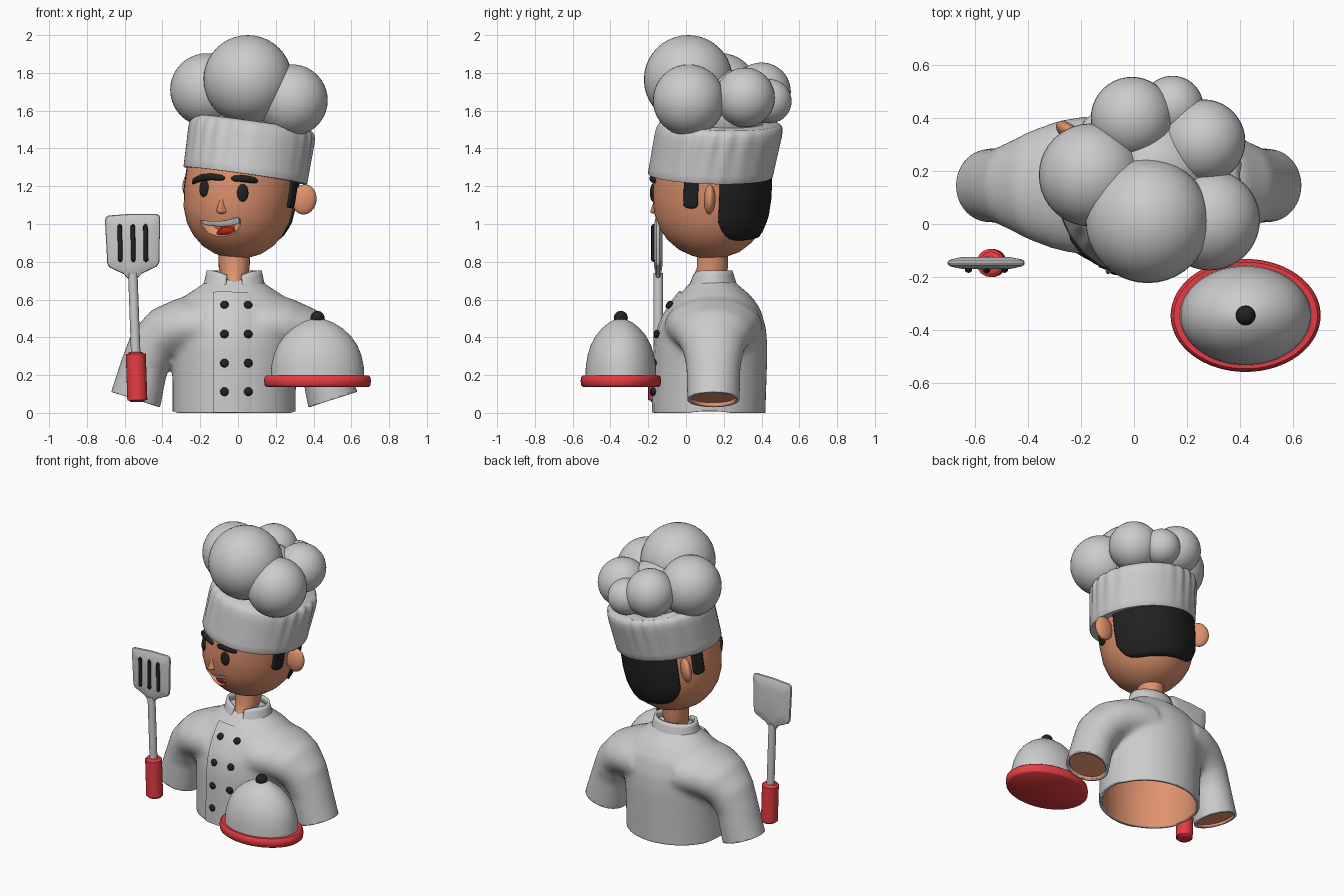
import bpy, bmesh, math
from mathutils import Vector as V, Matrix as Mx
from mathutils.bvhtree import BVHTree

if "Cube" in bpy.data.objects:
    bpy.data.objects.remove(bpy.data.objects["Cube"])


def mat(name, *c):
    m = bpy.data.materials.new(name)
    m.diffuse_color = (*c, 1)
    m.use_nodes = True
    m.node_tree.nodes["Principled BSDF"].inputs["Base Color"].default_value = m.diffuse_color
    return m


SKIN, BLACK = mat("skin", .74, .29, .155), mat("black", .015, .015, .015)
RED, TONGUE = mat("red", .8, .045, .055), mat("tongue", .6, .03, .01)


def add(name, verts, faces, m=None):
    me = bpy.data.meshes.new(name)
    me.from_pydata([tuple(v) for v in verts], [], faces)
    bm = bmesh.new()
    bm.from_mesh(me)
    bmesh.ops.recalc_face_normals(bm, faces=bm.faces)
    bm.to_mesh(me)
    bm.free()
    ob = bpy.data.objects.new(name, me)
    bpy.context.collection.objects.link(ob)
    if m:
        me.materials.append(m)
    return ob


def loft(name, rings, m=None, closed=True, caps=True, solid=0):
    n = len(rings[0])
    f = [(i*n+j, i*n+(j+1) % n, (i+1)*n+(j+1) % n, (i+1)*n+j)
         for i in range(len(rings)-1) for j in range(n if closed else n-1)]
    if caps and closed:
        f += [tuple(range(n)), tuple(range((len(rings)-1)*n, len(rings)*n))]
    ob = add(name, [v for r in rings for v in r], f, m)
    if solid:
        s = ob.modifiers.new("thickness", 'SOLIDIFY')
        s.thickness, s.offset = solid, 0
    return ob


def ell(cx, cy, z, rx, ry, n=48):
    return [V((cx+rx*math.cos(2*math.pi*i/n), cy+ry*math.sin(2*math.pi*i/n), z)) for i in range(n)]


def tube(name, pts, radii, m=None, n=16, wide=None):
    pts = [V(p) for p in pts]
    rings = []
    for i, p in enumerate(pts):
        q = (pts[min(i+1, len(pts)-1)]-pts[max(i-1, 0)]).to_track_quat('Z', 'Y')
        rings.append([p+q @ v for v in ell(0, 0, 0, (wide or radii)[i], radii[i], n)])
    return loft(name, rings, m)


def ball(name, c, r, m=None, M=Mx(), seg=40):
    bm = bmesh.new()
    r = r if isinstance(r, tuple) else (r, r, r)
    bmesh.ops.create_uvsphere(bm, u_segments=seg, v_segments=seg//2, radius=1,
                              matrix=Mx.Translation(c) @ M @ Mx.Diagonal((*r, 1)))
    me = bpy.data.meshes.new(name)
    bm.to_mesh(me)
    bm.free()
    ob = bpy.data.objects.new(name, me)
    bpy.context.collection.objects.link(ob)
    if m:
        me.materials.append(m)
    return ob


def apply(ob):
    me = bpy.data.meshes.new_from_object(ob.evaluated_get(bpy.context.evaluated_depsgraph_get()))
    ob.modifiers.clear()
    ob.data = me
    return me


def tree(ob):
    return BVHTree.FromPolygons([v.co for v in ob.data.vertices], [tuple(p.vertices) for p in ob.data.polygons])


def hit(t, x, z, off=0):
    co, nor, _, _ = t.ray_cast(V((x, -2, z)), V((0, 1, 0)))
    if co is None:
        return V((x, .04, z)), V((0, -1, 0))
    return co+nor*off, nor


def patch(name, t, outline, steps, m=None):
    c = V((sum(p[0] for p in outline), sum(p[1] for p in outline)))/len(outline)
    return loft(name, [[hit(t, *(c+(V(p)-c)*s), o)[0] for p in outline] for s, o in steps], m)


# Jacket: torso and sleeves fused, smoothed, then opened at hem and cuffs
CX = -.02
body = [(-.1, .325, .125, .295), (0, .327, .125, .296), (.2, .327, .13, .298), (.35, .335, .135, .297),
        (.45, .345, .14, .284), (.55, .33, .15, .245), (.62, .262, .15, .195), (.68, .17, .145, .13), (.715, .135, .14, .098)]
parts = [loft("jacket", [ell(CX, cy, z, rx, ry) for z, rx, cy, ry in body])]
for s in (1, -1):
    path = [(.16, .46), (.27, .455), (.36, .42), (.43, .35), (.476, .25), (.522, .07), (.56, -.06)]
    parts.append(tube("sleeve", [(CX+s*x, .145, z) for x, z in path], [.16, .155, .148, .137, .126, .138, .142],
                      n=32, wide=[.265, .245, .21, .168, .145, .14, .142]))
bpy.ops.object.select_all(action='DESELECT')
for p in parts:
    p.select_set(True)
jacket = parts[0]
bpy.context.view_layer.objects.active = jacket
bpy.ops.object.join()
r = jacket.modifiers.new("fuse", 'REMESH')
r.mode, r.voxel_size = 'VOXEL', .015
sm = jacket.modifiers.new("smooth", 'SMOOTH')
sm.factor, sm.iterations = .5, 20
me = apply(jacket)
bm = bmesh.new()
bm.from_mesh(me)
for co, no in (((0, 0, 0), (0, 0, -1)), ((CX-.52, 0, .07), (-.3, 0, -.95)), ((CX+.52, 0, .07), (.3, 0, -.95))):
    bmesh.ops.bisect_plane(bm, geom=bm.verts[:]+bm.edges[:]+bm.faces[:], plane_co=co, plane_no=no, clear_outer=True)
bm.to_mesh(me)
bm.free()
J = tree(jacket)
me.materials.clear()
me.materials.append(None)
me.materials.append(SKIN)
so = jacket.modifiers.new("lining", 'SOLIDIFY')
so.thickness, so.offset, so.material_offset = .018, -1, 1
for s in (1, -1):
    c = V((CX+s*.519, .145, .088))
    tube("arm_end", [c, c+V((-s*.003, 0, .01))], [.128, .126], SKIN, 40)

# Overlapping front panel, buttons, collar, neck
cols = [(-.13, -.01), (-.13, .011), (-.1, .013), (-.03, .012), (.05, .006), (.1, -.006)]
zs = [.003+.63*i/24 for i in range(25)]
rows = [[hit(J, x, z, o)[0] for x, o in cols] for z in zs] + [[hit(J, x, .634, -.01)[0] for x, o in cols]]
loft("front_panel", rows, closed=False)
for x in (-.07, .052):
    for z in (.112, .263, .415, .565):
        p, n = hit(J, x, z, .013)
        ball("button", p, (.023, .023, .014), BLACK, n.to_track_quat('Z', 'Y').to_matrix().to_4x4(), 16)
rows = []
for k in range(5):
    t, row = k/4, []
    for i in range(49):
        a = math.radians(-74+328*i/48)
        drop = .03*max(0, -math.sin(a))**6
        row.append(V((CX+(.16-.022*t)*math.cos(a), .14+(.13-.032*t)*math.sin(a), .65+t*(.102-drop))))
    rows.append(row)
loft("collar", rows, closed=False, solid=.016)
loft("neck", [ell(CX, *v) for v in ((.08, .64, .04, .088), (.12, .7, .065, .088), (.14, .77, .082, .082), (.14, .95, .085, .085))], SKIN)

# Head, turned and tilted
M = Mx.Translation((0, .13, 1.1)) @ Mx.Rotation(math.radians(-20), 4, 'Z') @ Mx.Rotation(math.radians(6.9), 4, 'Y') \
    @ Mx.Rotation(math.radians(-4.3), 4, 'X')
prof = [(-.283, .03), (-.27, .09), (-.24, .157), (-.19, .215), (-.13, .257), (-.05, .286), (.05, .297), (.15, .298), (.25, .29), (.3, .26)]


def radius(z):
    for (a, ra), (b, rb) in zip(prof, prof[1:]):
        if z <= b:
            return ra+(rb-ra)*(z-a)/(b-a)
    return prof[-1][1]


head = loft("head", [[M @ v for v in ell(0, 0, z, r*.985, r*1.05)] for z, r in prof], SKIN)
H = tree(head)
for s, x in ((1, .325), (-1, -.308)):
    R = M.to_3x3().to_4x4() @ Mx.Rotation(math.radians(20*s), 4, 'Z')
    ball("ear", M @ V((x, .11, .078)), (.065, .031, .08), SKIN, R)


# Hair shell behind the ears and sideburns
def hair(name, a0, a1, low, n):
    rows = []
    for k in range(13):
        row = []
        for i in range(n+1):
            u = 2*i/n-1
            a = math.radians(a0+(a1-a0)*i/n)
            lo = low(u)
            z = lo+(.185-lo)*k/12
            r = radius(z)+.002
            row.append(M @ V((r*.985*math.cos(a), r*1.04*math.sin(a), z)))
        rows.append(row)
    loft(name, rows, BLACK, closed=False, solid=.024)


hair("back_hair", 27, 153, lambda u: -.15+.1*abs(u)**8, 40)
for a in (-1, 178):
    hair("sideburn", a-7, a+7, lambda u: .02+.015*u**4, 8)

# Face
for x, z in ((-.18, 1.19), (.025, 1.165)):
    p, n = hit(H, x, z)
    ball("eye", p, (.03, .047, .014), BLACK, n.to_track_quat('Z', 'Y').to_matrix().to_4x4(), 24)
for pts in ([(-.238, 1.214), (-.228, 1.228), (-.19, 1.245), (-.14, 1.25), (-.085, 1.244), (-.07, 1.242)],
            [(-.035, 1.24), (-.02, 1.241), (.02, 1.241), (.06, 1.236), (.09, 1.23), (.104, 1.226)]):
    tube("eyebrow", [hit(H, x, z, .001)[0] for x, z in pts], [.006, .015, .018, .018, .015, .006], BLACK)
nose = [hit(H, x, z, o)[0] for x, z, o in ((-.088, 1.16, -.004), (-.122, 1.066, -.004), (-.055, 1.06, -.004), (-.085, 1.05, -.004), (-.09, 1.068, .045))]
nose = add("nose", nose, [(0, 1, 4), (0, 4, 2), (1, 3, 4), (3, 2, 4)], SKIN)
bv = nose.modifiers.new("soft", 'BEVEL')
bv.width, bv.segments = .01, 3

# Mouth hollow with teeth and tongue inside
mouth = [(-.2, 1.02), (-.16, 1.014), (-.1, 1.012), (-.05, 1.02), (.0, 1.034), (.015, 1.022), (.01, .985),
         (-.02, .95), (-.06, .935), (-.11, .935), (-.155, .952), (-.185, .985)]
cutter = patch("mouth_cutter", H, mouth, [(.02, .04), (.5, .04), (1, .03), (1, -.02), (.85, -.045), (.4, -.05), (.02, -.05)], SKIN)
cutter.hide_render = True
b = head.modifiers.new("mouth", 'BOOLEAN')
b.operation, b.solver, b.object = 'DIFFERENCE', 'EXACT', cutter
apply(head)
bpy.data.objects.remove(cutter)
patch("teeth", H, [(-.205, 1.025), (-.1, 1.025), (-.05, 1.03), (.005, 1.04), (.012, 1.0), (-.05, .985), (-.1, .981), (-.15, .984), (-.19, .993)],
      [(1, -.022), (.97, -.01), (.6, -.008), (.3, -.008), (.02, -.008)])
patch("tongue", H, [(-.125, .93), (-.115, .953), (-.09, .97), (-.06, .975), (-.032, .968), (-.012, .952), (-.015, .935), (-.07, .92)],
      [(1, -.04), (.95, -.018), (.6, -.012), (.3, -.01), (.02, -.01)], TONGUE)

# Hat: softly pleated band with a rounded top edge, and puffs
rows = []
for t, s in ((0, .99), (.02, 1), (.15, 1), (.3, 1), (.45, 1), (.6, 1), (.75, 1), (.87, .992), (.95, .965), (1, .91)):
    row = []
    for i in range(240):
        a = 2*math.pi*i/240
        w = .5+.5*math.sin(3*a+.6)
        r = (.331+.006*t+(.0008+.005*t)*w*math.cos(22*a+1.5*math.sin(3*a)))*s
        row.append(M @ V((.018-.015*t+r*math.cos(a), .045*t+r*math.sin(a), .16+t*.285)))
    rows.append(row)
loft("hat_band", rows)
for x, y, z, r in ((.052, .012, 1.765, .235), (-.165, .185, 1.71, .194), (.285, .015, 1.655, .19), (.262, .312, 1.67, .158),
                   (-.008, .4, 1.7, .155), (.145, .442, 1.65, .117), (.08, .2, 1.6, .22)):
    ball("hat_puff", (x, y, z), r)

# Covered platter
dc = (.421, -.345)
loft("platter", [ell(*dc, z, .283-d, .213-d, 64) for z, d in ((.138, .012), (.146, .003), (.17, 0), (.19, .003), (.199, .012))], RED)
loft("dome_cover", [ell(*dc, z, .248*s, .188*s, 64) for z, s in
     ((.19, 1), (.25, .985), (.31, .93), (.36, .845), (.41, .7), (.45, .52), (.48, .32), (.495, .15), (.498, .02))])
ball("dome_knob", (*dc, .503), .037, BLACK, seg=24)

# Spatula
Y = -.147
tube("spatula_handle", [(-.533, Y, .058), (-.533, Y, .068), (-.541, Y, .312), (-.541, Y, .322)], [.043, .053, .053, .043], RED, 24)
tube("spatula_shaft", [(-.541, Y, .3), (-.557, Y, .74)], [.025, .025])
out = [(-.685, 1.045), (-.7, 1.035), (-.704, 1.015), (-.692, .79), (-.68, .77), (-.605, .735), (-.583, .71), (-.535, .71),
       (-.51, .737), (-.43, .775), (-.417, .795), (-.412, 1.025), (-.416, 1.045), (-.435, 1.054), (-.56, 1.054)]
loft("spatula_blade", [[V((-.557+(x+.557)*s, Y+d, .89+(z-.89)*s)) for x, z in out]
     for s, d in ((.6, -.023), (.9, -.014), (.98, -.008), (1, 0), (.98, .008), (.9, .014), (.6, .023))])
for x in (-.626, -.557, -.49):
    tube("blade_slot", [(x+.003, Y-.025, .8), (x+.003, Y-.025, .808), (x, Y-.025, .99), (x, Y-.025, 1)], [.005, .012, .012, .005], BLACK)

# Smooth shading
bpy.ops.object.select_all(action='SELECT')
bpy.context.view_layer.objects.active = jacket
bpy.ops.object.shade_smooth_by_angle(angle=math.radians(42))
